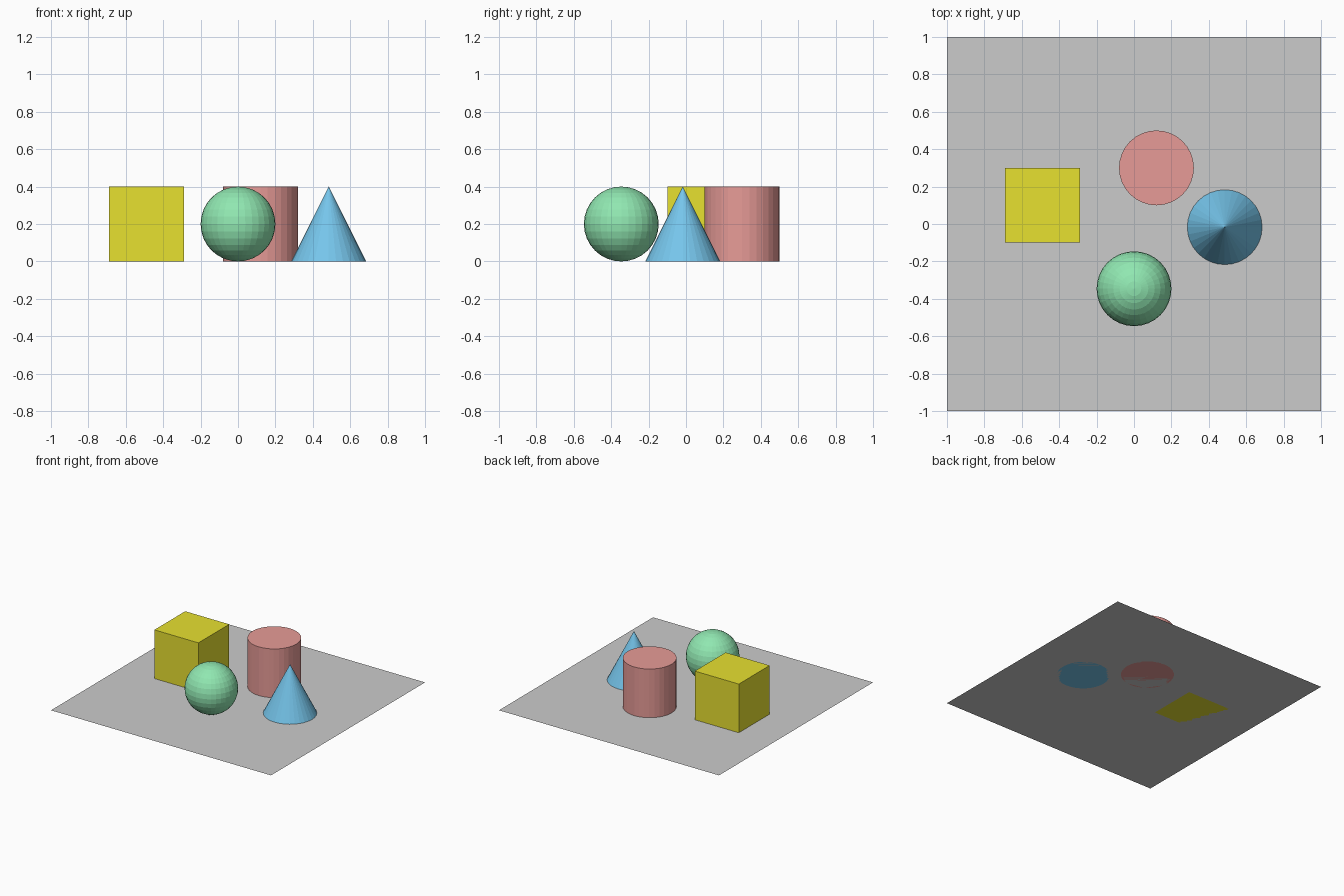
import bpy

if "Cube" in bpy.data.objects:
    bpy.data.objects.remove(bpy.data.objects["Cube"])

R = 0.2  # shared half-size of every solid


def finish(name, color=None):
    obj = bpy.context.object
    obj.name = name
    if color:
        mat = bpy.data.materials.new(name + "_color")
        mat.diffuse_color = (*color, 1)
        mat.use_nodes = True
        mat.node_tree.nodes["Principled BSDF"].inputs["Base Color"].default_value = mat.diffuse_color
        obj.data.materials.append(mat)
    return obj


add = bpy.ops.mesh

# Flat base sheet
add.primitive_plane_add(size=2, location=(0, 0, 0))
finish("base_plane")

# Yellow cube
add.primitive_cube_add(size=2 * R, location=(-0.49, 0.10, R))
finish("cube", (0.8, 0.75, 0.03))

# Red cylinder
add.primitive_cylinder_add(vertices=32, radius=R, depth=2 * R, location=(0.12, 0.30, R))
finish("cylinder", (0.8, 0.33, 0.31))

# Green faceted sphere
add.primitive_uv_sphere_add(segments=32, ring_count=16, radius=R, location=(0, -0.346, R))
finish("sphere", (0.28, 0.8, 0.44))

# Blue cone
add.primitive_cone_add(vertices=32, radius1=R, radius2=0, depth=2 * R, location=(0.485, -0.017, R))
finish("cone", (0.18, 0.56, 0.83))
